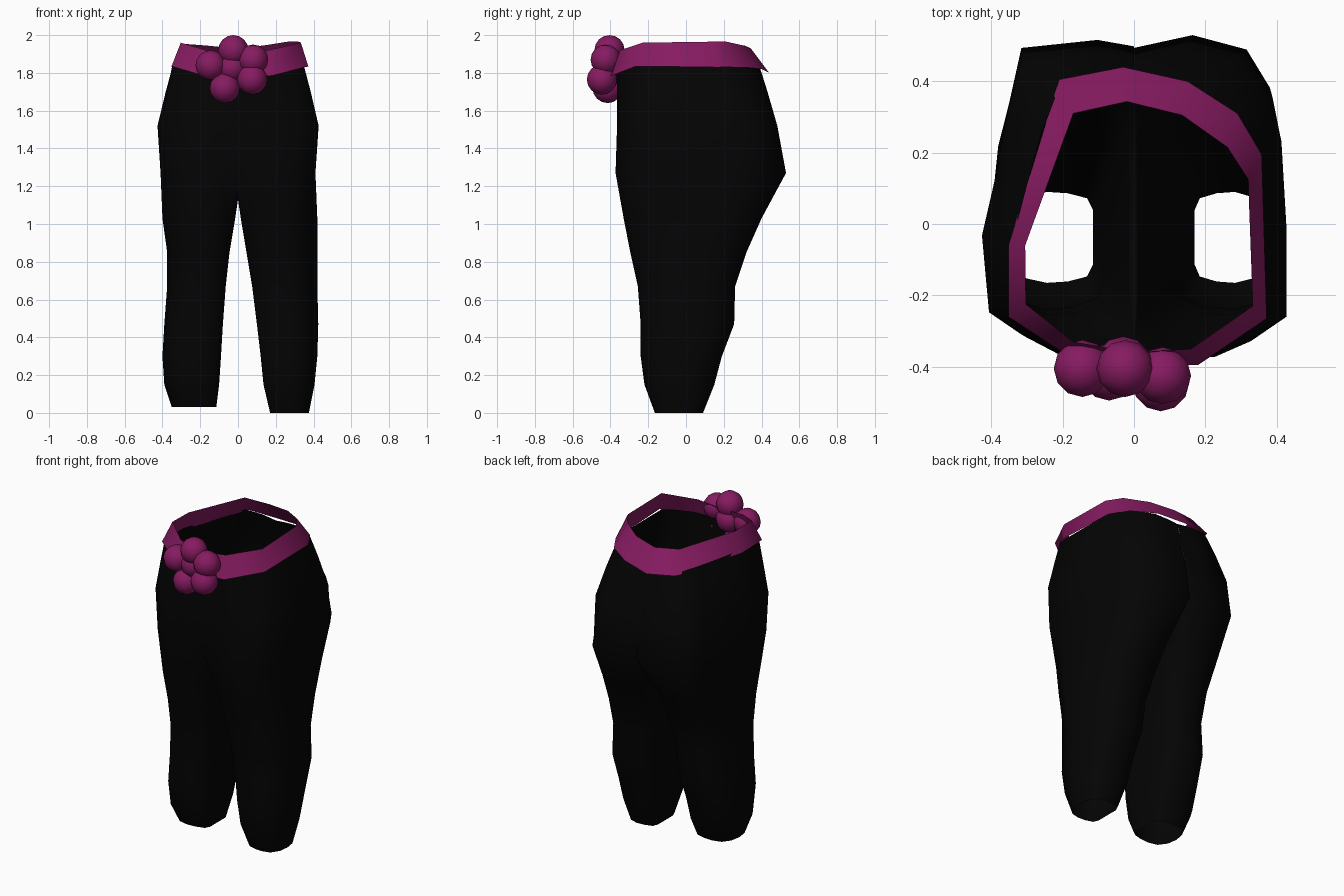
import bpy
import bmesh
from mathutils import Vector

default_cube = bpy.data.objects.get("Cube")
if default_cube:
    bpy.data.objects.remove(default_cube, do_unlink=True)


def make_material(name, colour):
    material = bpy.data.materials.new(name)
    material.use_nodes = True
    material.diffuse_color = (*colour, 1)
    shader = material.node_tree.nodes["Principled BSDF"]
    shader.inputs["Base Color"].default_value = (*colour, 1)
    shader.inputs["Roughness"].default_value = 0.8
    return material


black = make_material("black cloth", (0.0012, 0.0012, 0.0012))
purple = make_material("plum purple", (0.24, 0.011, 0.12))


def finish(bm, name, material):
    """Turn a bmesh into a smooth shaded object."""
    mesh = bpy.data.meshes.new(name)
    for face in bm.faces:
        face.smooth = True
    bm.to_mesh(mesh)
    bm.free()
    mesh.materials.append(material)
    obj = bpy.data.objects.new(name, mesh)
    bpy.context.collection.objects.link(obj)
    return obj


def bridge(bm, lower, upper, closed):
    """Join two rows of vertices with quads."""
    count = len(lower)
    for i in range(count if closed else count - 1):
        j = (i + 1) % count
        bm.faces.new((lower[i], lower[j], upper[j], upper[i]))


def section(profile, side, inner, outer, front, back, z, lift=0):
    """Place a normalised cross-section: u runs inward to outward, v front to back.
    The outer side is raised by lift."""
    middle, half = (front + back) / 2, (back - front) / 2
    return [Vector((side * (inner + (outer - inner) * u), middle + half * v, z + lift * u))
            for u, v in profile]


# Normalised cross-sections of a leg, and of the hips and waist on each side
LEG = [(.07, -.86), (.3, -.97), (.55, -1), (.8, -.9), (.96, -.5), (1, 0), (.95, .5),
       (.8, .88), (.55, 1), (.3, .97), (.07, .86), (0, .6), (0, 0), (0, -.6)]
HIP = {
    1: [(0, -.98), (.28, -1), (.55, -1), (.8, -.9), (1, -.77), (1, -.15), (.96, .4),
        (.93, .68), (.77, .92), (.4, 1.01), (0, .93)],
    -1: [(0, -.98), (.25, -1), (.5, -.99), (.75, -.87), (.94, -.74), (1, -.22), (.91, .2),
         (.85, .6), (.77, .93), (.25, .98), (0, .94)],
}
WAIST = {
    1: [(0, -1), (.3, -1), (.55, -.96), (.85, -.8), (1, -.68), (1, -.1), (1, .45),
        (.83, .78), (.45, .97), (.2, 1), (0, 1)],
    -1: [(0, -1), (.3, -.98), (.55, -.93), (.85, -.76), (1, -.65), (.99, -.18), (.87, .25),
         (.76, .62), (.61, .98), (.3, 1.02), (0, 1)],
}

# Leg rows: height, inner x, outer x
LEG_ROWS = {
    1: [(0, .17, .375), (.15, .135, .405), (.3, .12, .42), (.47, .1, .425),
        (.67, .075, .42), (.85, .045, .42), (1.03, .015, .42)],
    -1: [(.03, .115, .35), (.15, .1, .39), (.3, .09, .4), (.47, .08, .39),
         (.67, .065, .375), (.85, .045, .375), (1.03, .015, .4)],
}
# Front and back y shared by both legs
LEG_DEPTH = [(-.165, .09), (-.22, .15), (-.24, .19), (-.24, .255), (-.255, .26),
             (-.295, .32), (-.33, .4)]
# Torso rows: height, outer x, front y, back y, blend from hip to waist, side lift
TORSO_ROWS = [(1.27, .41, -.373, .525, 0, 0), (1.52, .427, -.365, .48, .2, 0),
              (1.7, .385, -.365, .43, .6, 0), (1.815, .347, -.37, .385, 1, .03)]

# Trousers: each side is a leg tube that opens into half of the torso
bm = bmesh.new()
for side in (1, -1):
    previous = None
    for (z, inner, outer), (front, back) in zip(LEG_ROWS[side], LEG_DEPTH):
        row = [bm.verts.new(p) for p in section(LEG, side, inner, outer, front, back, z)]
        if previous:
            bridge(bm, previous, row, True)
        previous = row
    crotch = [bm.verts.new((0, y, 1.13)) for y in (.25, .03, -.2)]
    for z, outer, front, back, blend, lift in TORSO_ROWS:
        profile = [(a[0] + (b[0] - a[0]) * blend, a[1] + (b[1] - a[1]) * blend)
                   for a, b in zip(HIP[side], WAIST[side])]
        row = [bm.verts.new(p)
               for p in section(profile, side, 0, outer, front, back, z, lift)]
        if len(previous) > len(row):
            bridge(bm, previous, row + crotch, True)
        else:
            bridge(bm, previous, row, False)
        previous = row
bmesh.ops.remove_doubles(bm, verts=bm.verts, dist=0.0005)
bmesh.ops.recalc_face_normals(bm, faces=bm.faces)
finish(bm, "trousers", black)

# Belt: a flared open band, as lower and upper corner points
BELT_LOW = [(-.352, -.26, 1.835), (-.2, -.36, 1.79), (0, -.4, 1.78), (.18, -.395, 1.785),
            (.372, -.265, 1.835), (.358, .195, 1.83), (.29, .31, 1.83), (.15, .4, 1.82),
            (-.03, .44, 1.8), (-.21, .405, 1.82), (-.352, -.06, 1.83)]
BELT_HIGH = [(-.303, -.225, 1.96), (-.17, -.33, 1.92), (0, -.36, 1.9), (.16, -.35, 1.92),
             (.333, -.23, 1.96), (.32, .125, 1.965), (.262, .215, 1.965),
             (.135, .305, 1.945), (-.02, .343, 1.93), (-.17, .31, 1.945),
             (-.305, -.06, 1.955)]
bm = bmesh.new()
bridge(bm, [bm.verts.new(p) for p in BELT_LOW], [bm.verts.new(p) for p in BELT_HIGH], True)
bmesh.ops.recalc_face_normals(bm, faces=bm.faces)
finish(bm, "belt", purple)

# Flower: five round petals about a centre
FLOWER = {
    "flower_centre": (-.03, -.395, 1.83),
    "petal_top": (-.025, -.405, 1.92),
    "petal_upper_left": (.08, -.425, 1.87),
    "petal_lower_left": (.075, -.445, 1.765),
    "petal_lower_right": (-.07, -.415, 1.72),
    "petal_upper_right": (-.145, -.405, 1.84),
}
for name, centre in FLOWER.items():
    bm = bmesh.new()
    bmesh.ops.create_uvsphere(bm, u_segments=12, v_segments=8, radius=.08)
    bmesh.ops.translate(bm, verts=bm.verts, vec=Vector(centre))
    finish(bm, name, purple)
